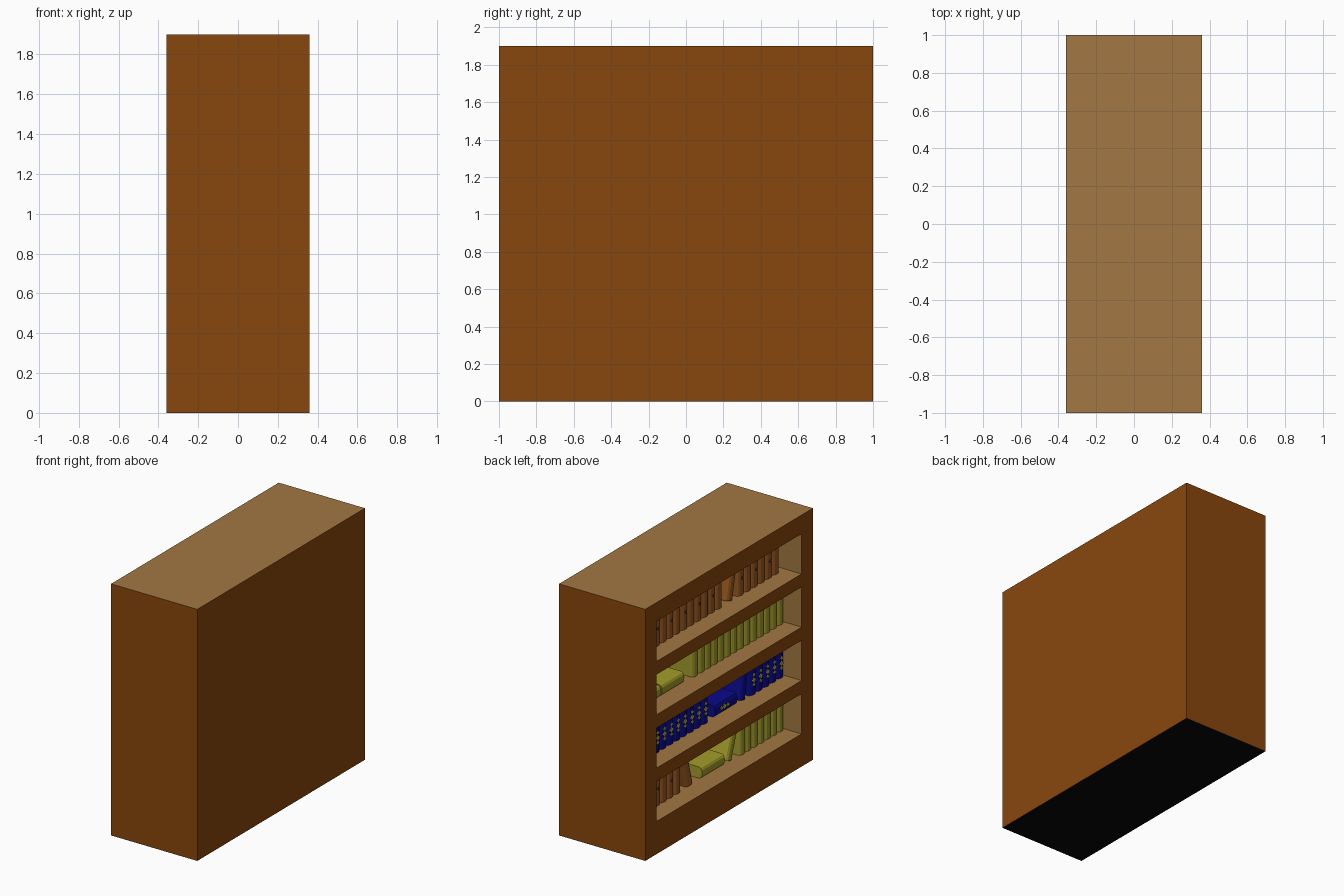
import bpy, bmesh, math
from mathutils import Matrix, Vector

if "Cube" in bpy.data.objects:
    bpy.data.objects.remove(bpy.data.objects["Cube"])


def material(name, r, g, b):
    m = bpy.data.materials.new(name)
    m.diffuse_color = (r, g, b, 1)
    m.use_nodes = True
    m.node_tree.nodes["Principled BSDF"].inputs["Base Color"].default_value = m.diffuse_color
    return m


BROWN = material("dark wood", 0.25, 0.063, 0.004)
TAN = material("light wood", 0.36, 0.185, 0.055)
BLACK = material("black base", 0.002, 0.002, 0.002)
RUST = material("rust cover", 0.32, 0.10, 0.015)
OLIVE = material("olive cover", 0.37, 0.33, 0.025)
BLUE = material("navy cover", 0.003, 0.003, 0.26)
GOLD = material("gold ornament", 0.50, 0.42, 0.05)
SLATE = material("slate ornament", 0.06, 0.05, 0.08)

W, H = 0.36, 1.90          # half depth and height of the case
SIDE = 0.865               # half width of the openings
FLOORS = [0.247, 0.65, 1.053, 1.455]
GAP = 0.303                # opening height
SPINE_X = -0.224           # front of the books


def finish(name, bm, mats):
    me = bpy.data.meshes.new(name)
    bm.to_mesh(me)
    bm.free()
    for m in mats:
        me.materials.append(m)
    ob = bpy.data.objects.new(name, me)
    bpy.context.collection.objects.link(ob)
    return ob


# Case: a block whose open side is sliced and pushed in to make the cavities
def bookcase():
    bm = bmesh.new()
    bmesh.ops.create_cube(bm, size=1, matrix=Matrix.Translation((0, 0, H / 2))
                          @ Matrix.Diagonal((2 * W, 2, H, 1)))
    cuts = [((0, s * SIDE, 0), (0, 1, 0)) for s in (-1, 1)]
    for z in FLOORS:
        cuts += [((0, 0, z), (0, 0, 1)), ((0, 0, z + GAP), (0, 0, 1))]
    for co, no in cuts:
        bmesh.ops.bisect_plane(bm, geom=bm.verts[:] + bm.edges[:] + bm.faces[:],
                               plane_co=co, plane_no=no)
    bm.normal_update()
    cells = []
    for f in bm.faces:
        c = f.calc_center_median()
        f.material_index = 1 if f.normal.z > 0.5 else 2 if f.normal.z < -0.5 else 0
        if (f.normal.x < -0.5 and abs(c.y) < SIDE
                and any(z < c.z < z + GAP for z in FLOORS)):
            cells.append(f)
    rim = bmesh.ops.inset_individual(bm, faces=cells, thickness=0, depth=-0.36)["faces"]
    for f in rim + cells:
        f.material_index = 1
    finish("bookcase", bm, [BROWN, TAN, BLACK])


# Book: rounded-spine profile pulled up, with thin diamonds on the spine
def book(name, cover, y, z, t=0.078, h=0.26, lean=0.0, marks=()):
    bm = bmesh.new()
    bulge, depth, n = 0.026, 0.20, 6
    prof = [(depth, t / 2)]
    for i in range(n + 1):
        a = math.pi * i / n
        prof.append((bulge - bulge * math.sin(a), t / 2 * math.cos(a)))
    prof.append((depth, -t / 2))
    face = bm.faces.new([bm.verts.new((px, py, 0)) for px, py in prof])
    up = bmesh.ops.extrude_face_region(bm, geom=[face], use_keep_orig=True)["geom"]
    bmesh.ops.translate(bm, vec=(0, 0, h),
                        verts=[v for v in up if isinstance(v, bmesh.types.BMVert)])
    bmesh.ops.recalc_face_normals(bm, faces=bm.faces[:])
    for mz, r in marks:
        before = set(bm.faces)
        bmesh.ops.create_cube(bm, size=1, matrix=Matrix.Translation((0.001, 0, mz))
                              @ Matrix.Rotation(math.pi / 4, 4, 'X')
                              @ Matrix.Diagonal((0.009, r, r, 1)))
        for f in set(bm.faces) - before:
            f.material_index = 1
    ob = finish(name, bm, [cover, GOLD if cover is BLUE else SLATE])
    a = math.radians(lean)
    lift = t / 2 * abs(math.sin(a))
    ob.matrix_world = Matrix.Translation((SPINE_X, y, z + lift)) @ Matrix.Rotation(a, 4, 'X')


GOLD_MARKS = ((0.075, 0.022), (0.11, 0.03), (0.15, 0.022))
DARK_MARKS = ((0.13, 0.018),)


# Upright books filling the span from y0 down to y1
def run(name, cover, z, y0, y1, count):
    t = (y0 - y1) / count
    for i in range(count):
        marks = GOLD_MARKS if cover is BLUE else ()
        if cover is RUST and i % 2 == 0:
            marks = DARK_MARKS
        book(f"{name}_{i + 1}", cover, y0 - (i + 0.5) * t, z, t - 0.002,
             0.26 - 0.006 * (i % 3), 0, marks)


bookcase()
Z4, Z3, Z2, Z1 = FLOORS

# Top row
run("top_left_book", RUST, Z1, 0.86, -0.13, 12)
book("top_leaning_book", RUST, -0.215, Z1, lean=12)
run("top_right_book", RUST, Z1, -0.31, -0.81, 6)

# Second row
book("second_lying_book_a", OLIVE, 0.855, Z2, t=0.085, h=0.24, lean=90)
book("second_lying_book_b", OLIVE, 0.605, Z2, t=0.085, h=0.265, lean=90)
run("second_book", OLIVE, Z2, 0.234, -0.863, 14)

# Third row
run("third_left_book", BLUE, Z3, 0.86, 0.04, 10)
book("third_lying_book", BLUE, -0.03, Z3, t=0.09, h=0.265, lean=90, marks=GOLD_MARKS)
book("third_leaning_book", BLUE, -0.367, Z3, lean=10)
run("third_right_book", BLUE, Z3, -0.45, -0.863, 5)

# Bottom row
run("bottom_left_book", RUST, Z4, 0.86, 0.365, 6)
book("bottom_left_leaning_book", RUST, 0.26, Z4, lean=-15)
book("bottom_lying_book", OLIVE, 0.126, Z4, t=0.085, h=0.27, lean=90)
book("bottom_right_leaning_book", OLIVE, -0.205, Z4, lean=19)
run("bottom_right_book", OLIVE, Z4, -0.33, -0.863, 7)
